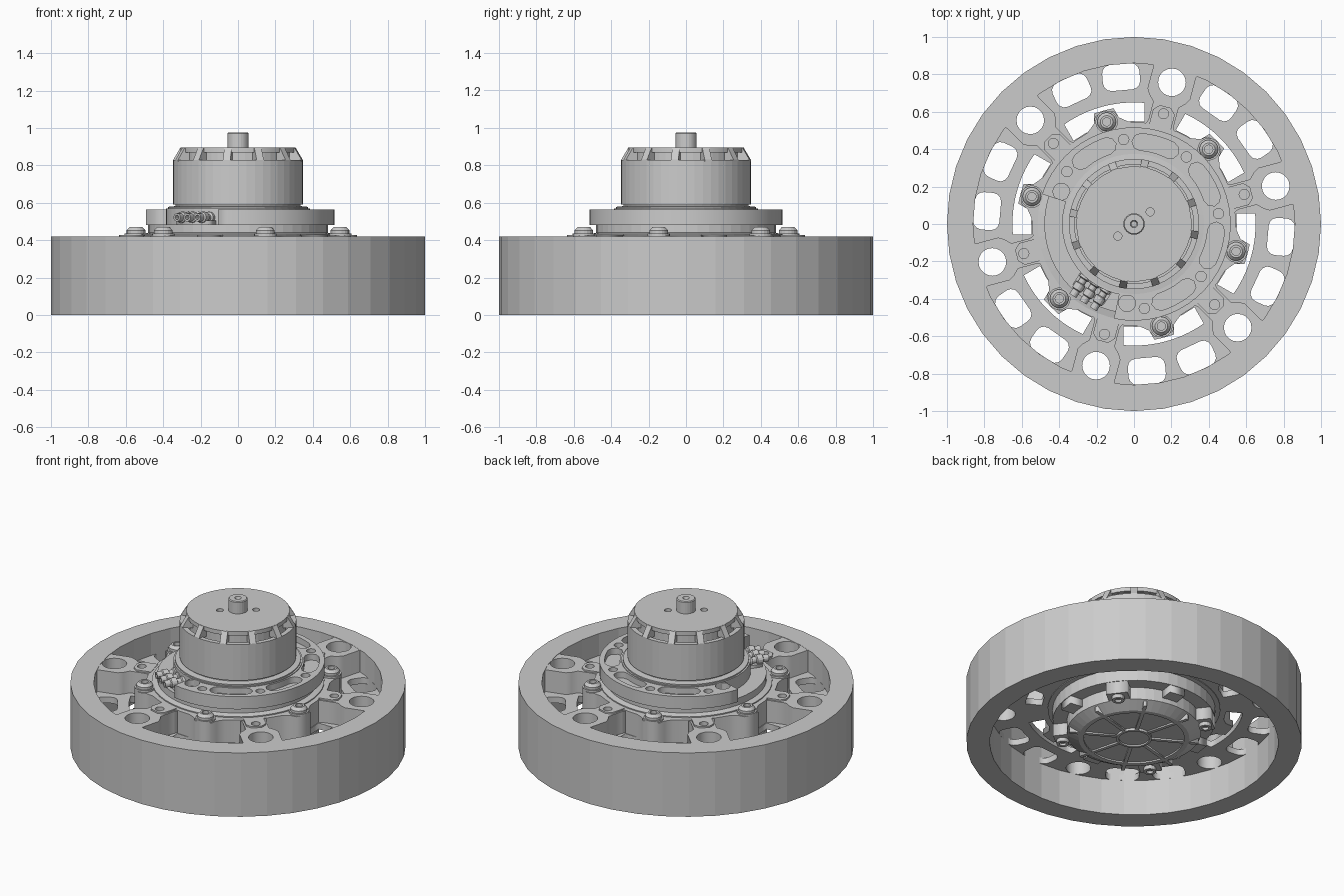
import bpy, bmesh
from math import sin, cos, radians, pi
from mathutils import Matrix

if "Cube" in bpy.data.objects:
    bpy.data.objects.remove(bpy.data.objects["Cube"])

def finish(bm, name):
    bmesh.ops.remove_doubles(bm, verts=bm.verts, dist=1e-5)
    bmesh.ops.recalc_face_normals(bm, faces=bm.faces)
    me = bpy.data.meshes.new(name)
    bm.to_mesh(me)
    bm.free()
    ob = bpy.data.objects.new(name, me)
    bpy.context.collection.objects.link(ob)
    return ob

def lathe(name, prof, n=48, closed=False, at=(0, 0, 0), rot=None):
    """Revolve an (r, z) profile about z."""
    bm = bmesh.new()
    rings = [[bm.verts.new((r * cos(2 * pi * i / n), r * sin(2 * pi * i / n), z)) for r, z in prof]
             for i in range(n)]
    m = len(prof)
    for i in range(n):
        a, b = rings[i], rings[(i + 1) % n]
        for j in range(m if closed else m - 1):
            k = (j + 1) % m
            bm.faces.new((a[j], b[j], b[k], a[k]))
    bmesh.ops.dissolve_degenerate(bm, dist=1e-6, edges=bm.edges)
    ob = finish(bm, name)
    ob.matrix_world = Matrix.Translation(at) @ (rot or Matrix())
    return ob

def plate(name, loops, z0, z1):
    """Extruded flat plate; loops inside the first are holes."""
    cu = bpy.data.curves.new(name, 'CURVE')
    cu.dimensions, cu.fill_mode, cu.extrude = '2D', 'BOTH', (z1 - z0) / 2
    for pts in loops:
        s = cu.splines.new('POLY')
        s.points.add(len(pts) - 1)
        for p, (x, y) in zip(s.points, pts):
            p.co = (x, y, 0, 1)
        s.use_cyclic_u = True
    tmp = bpy.data.objects.new(name + "_curve", cu)
    bpy.context.collection.objects.link(tmp)
    bpy.context.view_layer.update()
    me = bpy.data.meshes.new_from_object(tmp.evaluated_get(bpy.context.evaluated_depsgraph_get()))
    bpy.data.objects.remove(tmp)
    bm = bmesh.new()
    bm.from_mesh(me)
    bmesh.ops.translate(bm, verts=bm.verts, vec=(0, 0, (z0 + z1) / 2))
    return finish(bm, name)

def box(name, r0, r1, w, z0, z1, ang):
    """Radial block between two radii."""
    h = w / 2
    pts = [(r0, -h), (r1, -h), (r1, h), (r0, h)]
    return plate(name, [spin(pts, ang)], z0, z1)

def pol(r, d):
    return (r * cos(radians(d)), r * sin(radians(d)))

def spin(pts, d):
    c, s = cos(radians(d)), sin(radians(d))
    return [(x * c - y * s, x * s + y * c) for x, y in pts]

def circle(r, n=48, c=(0, 0)):
    return [(c[0] + r * cos(2 * pi * i / n), c[1] + r * sin(2 * pi * i / n)) for i in range(n)]

def round_rect(cx, hx, hy, rad):
    return [(cx + sx * (hx - rad) + rad * cos(radians(a + t)), sy * (hy - rad) + rad * sin(radians(a + t)))
            for sx, sy, a in ((1, 1, 0), (-1, 1, 90), (-1, -1, 180), (1, -1, 270)) for t in (0, 30, 60, 90)]

def arc_slot(r, half, span):
    """Rounded arc slot centred on angle 0."""
    steps = [span * (i / 4 - 1) for i in range(9)]
    end = lambda a, s: [(pol(r, a)[0] + half * cos(radians(a + t)), pol(r, a)[1] + half * sin(radians(a + t)))
                        for t in ([45, 90, 135] if s > 0 else [225, 270, 315])]
    return ([pol(r + half, a) for a in steps] + end(span, 1)
            + [pol(r - half, a) for a in reversed(steps)] + end(-span, -1))

SPOKES = [15 + 60 * k for k in range(6)]
LUGS = [45 + 60 * k for k in range(6)]

# wheel tyre
lathe("tyre", [(1, 0), (1, .42), (.86, .42), (.86, 0)], 40, True)

# lower wheel web with openings
holes = []
for a in SPOKES:
    holes.append(circle(.074, 20, pol(.784, a)))
    holes += [spin(round_rect(.788, .07, .1, .045), a + d) for d in (20, 40)]
slot = ([pol(.65, t) for t in range(-20, 21, 4)]
        + [pol(.628 if abs(t) < 6 else .55, t) for t in (21, 14, 8, 5, 0, -5, -8, -14, -21)])
holes += [spin(slot, a) for a in LUGS]
plate("wheel_web", [circle(.868)] + holes + [circle(.47)], .235, .275)

# raised spokes with pads
half = [(.52, .085), (.56, .07), (.66, .07), (.69, .1), (.72, .118), (.84, .118), (.885, .14)]
outline = half + [(x, -y) for x, y in reversed(half)]
pad = [(.53, .06), (.62, .06), (.65, .03), (.65, -.03), (.62, -.06), (.53, -.06)]
for a in SPOKES:
    small = circle(.027, 14, pol(.61, a))
    plate("wheel_spoke", [spin(outline, a), circle(.074, 20, pol(.784, a)), small], .24, .418)
    plate("spoke_pad", [spin(pad, a), small], .415, .428)

# hub ring with screw lugs
hub = []
for a in LUGS:
    hub += [pol(r, a + t) for t, r in ((-29, .545), (-20, .545), (-12, .548), (-7, .575), (-5, .61), (0, .626),
                                       (5, .61), (7, .575), (12, .548), (20, .545))]
plate("wheel_hub", [hub, circle(.46)], .235, .425)

# button head screws on the hub
for a in LUGS:
    x, y = pol(.565, a)
    lathe("hub_screw_washer", [(0, .425), (.06, .425), (.06, .437), (0, .437)], 20, at=(x, y, 0))
    lathe("hub_screw", [(0, .445), (.022, .445), (.022, .47), (.034, .47), (.05, .453), (.05, .43), (0, .43)],
          18, at=(x, y, 0))

# drive housing, underside cover to top deck
lathe("housing", [(0, .035), (.09, .035), (.09, .025), (.105, .025), (.105, .04), (.30, .04), (.30, .03),
                  (.33, .03), (.40, .07), (.40, .15), (.485, .15), (.485, .23), (.515, .23), (.515, .432),
                  (.48, .44), (.48, .485), (.385, .485), (.385, .57), (0, .57)], 48)
for k in range(8):
    box("cover_rib", .1, .39, .022, .03, .08, 15 + 45 * k)
    box("cover_block", .37, .48, .10 if k % 2 else .13, .10 if k % 2 else .07, .16, 37.5 + 45 * k)
for k in range(4):
    x, y = pol(.435, 37.5 + 90 * k)
    lathe("cover_screw", [(0, .06), (.02, .06), (.02, .045), (.037, .045), (.037, .08), (0, .08)], 16, at=(x, y, 0))

# stator ring, open at the connectors, with shallow pockets
START, END = -102, 162
ring = lambda ro, ri: ([pol(ro, START + (END - START) * i / 40) for i in range(41)]
                       + [pol(ri, END - (END - START) * i / 40) for i in range(41)])
pockets = [spin(arc_slot(.44, .045, 11), 29.5 + 45 * k) for k in range(-2, 3)]
pockets += [circle(.028, 14, pol(.455, 7 + 45 * k)) for k in range(-2, 4)]
pockets += [circle(.045, 16, pol(.425, a)) for a in (-95, 156)]
plate("stator_ring_base", [ring(.517, .37)], .482, .525)
plate("stator_ring_top", [ring(.517, .37)] + pockets, .525, .565)

# three cable connectors in the gap
d = 237
turn = Matrix.Rotation(radians(d), 4, 'Z') @ Matrix.Rotation(pi / 2, 4, 'Y')
for off in (-.065, 0, .065):
    x, y = spin([(.36, off)], d)[0]
    lathe("connector", [(0, 0), (.03, 0), (.03, .03), (.02, .035), (.02, .06), (.03, .065), (.03, .10),
                        (.022, .105), (.022, .14), (.012, .14), (.012, .1), (0, .1)], 14, at=(x, y, .522), rot=turn)
box("connector_base", .36, .45, .2, .482, .505, d)

# motor bell
lathe("bell_base", [(0, .565), (.375, .565), (.375, .578), (.335, .582), (.335, .6), (0, .6)])
lathe("bell_body", [(.33, .592), (.348, .592), (.348, .828), (.318, .828), (.318, .592)], 48, True)
lathe("bell_core", [(.285, .6), (.285, .87)])
tops = [circle(.308), circle(.057, 20)] + [circle(.022, 14, pol(.108, a)) for a in (37, 217)]
plate("bell_top", tops, .868, .895)
lathe("bell_top_floor", [(0, .875), (.3, .875)], 32)

# sloped bell ribs
for k in range(12):
    bm = bmesh.new()
    prof = [(.27, .82), (.348, .82), (.348, .83), (.31, .894), (.27, .894)]
    f = bm.faces.new([bm.verts.new((r, -.02, z)) for r, z in prof])
    ext = bmesh.ops.extrude_face_region(bm, geom=[f])
    bmesh.ops.translate(bm, vec=(0, .04, 0), verts=[v for v in ext['geom'] if isinstance(v, bmesh.types.BMVert)])
    finish(bm, "bell_rib").rotation_euler.z = radians(20 + 30 * k)

# shaft with a dimple
lathe("shaft", [(0, .87), (.057, .87), (.057, .97), (.052, .975), (.02, .975), (.015, .96), (0, .96)], 24)
